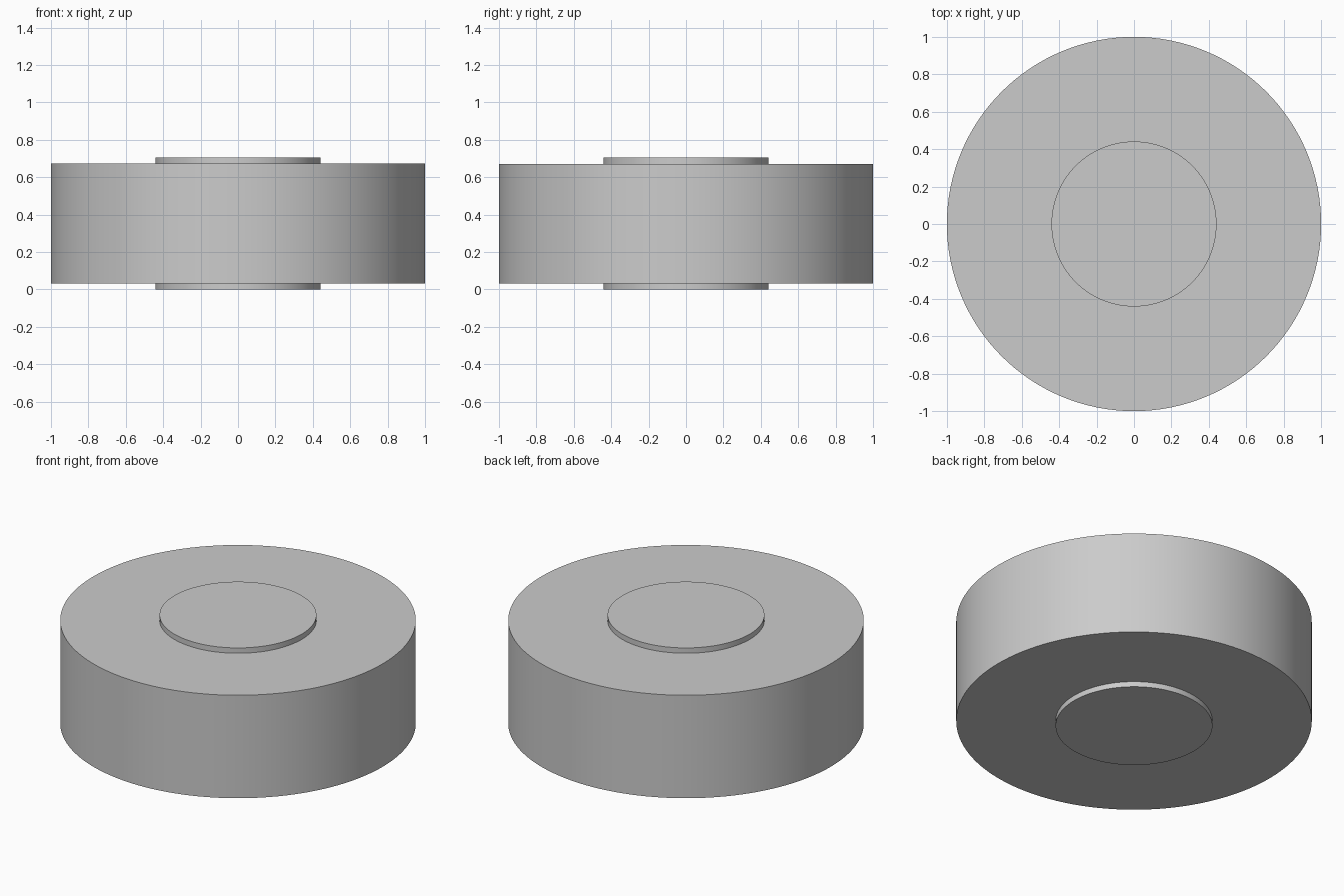
import bpy, bmesh
from math import cos, sin, tau, radians

if "Cube" in bpy.data.objects:
    bpy.data.objects.remove(bpy.data.objects["Cube"])

SEGMENTS = 128


def lathe(name, profile):
    """Revolve (radius, z) points around z and cap both ends."""
    bm = bmesh.new()
    rings = []
    for r, z in profile:
        rings.append([bm.verts.new((r * cos(tau * i / SEGMENTS), r * sin(tau * i / SEGMENTS), z))
                      for i in range(SEGMENTS)])
    for low, high in zip(rings, rings[1:]):
        for i in range(SEGMENTS):
            j = (i + 1) % SEGMENTS
            bm.faces.new((low[i], low[j], high[j], high[i]))
    bm.faces.new(rings[0][::-1])
    bm.faces.new(rings[-1])
    mesh = bpy.data.meshes.new(name)
    bm.to_mesh(mesh)
    bm.free()
    obj = bpy.data.objects.new(name, mesh)
    bpy.context.collection.objects.link(obj)
    bpy.ops.object.select_all(action='DESELECT')
    obj.select_set(True)
    bpy.context.view_layer.objects.active = obj
    bpy.ops.object.shade_smooth_by_angle(angle=radians(30))
    return obj


# Wide roller body with a thin raised hub on each face
HUB_R, BODY_R = 0.441, 1.0
HEIGHT, STEP = 0.705, 0.033
lathe("roller_with_hubs", [
    (HUB_R, 0), (HUB_R, STEP),
    (BODY_R, STEP), (BODY_R, HEIGHT - STEP),
    (HUB_R, HEIGHT - STEP), (HUB_R, HEIGHT),
])
